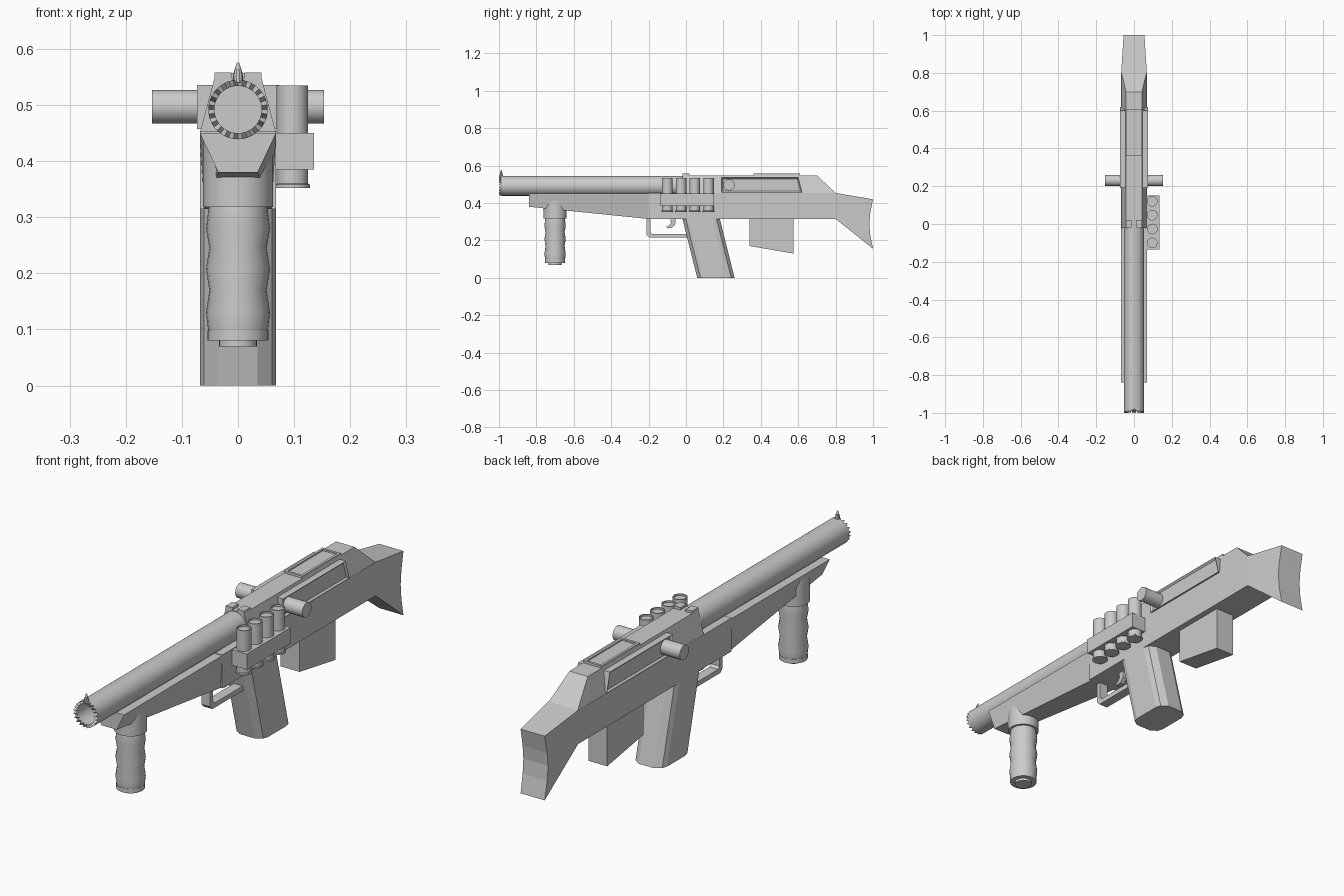
import bpy, bmesh, math
from mathutils import Vector

if "Cube" in bpy.data.objects:
    bpy.data.objects.remove(bpy.data.objects["Cube"])

AXES = {'X': lambda a, b, t: (t, a, b), 'Y': lambda a, b, t: (a, t, b), 'Z': lambda a, b, t: (a, b, t)}


def finish(name, bm, smooth=False, mirror=False):
    bmesh.ops.recalc_face_normals(bm, faces=bm.faces)
    me = bpy.data.meshes.new(name)
    bm.to_mesh(me)
    bm.free()
    ob = bpy.data.objects.new(name, me)
    bpy.context.collection.objects.link(ob)
    if mirror:
        ob.modifiers.new("mirror", 'MIRROR')
    if smooth:
        bpy.ops.object.select_all(action='DESELECT')
        ob.select_set(True)
        bpy.context.view_layer.objects.active = ob
        bpy.ops.object.shade_smooth_by_angle(angle=math.radians(20))
    return ob


def skin(bm, rings, caps=True):
    vs = [[bm.verts.new(p) for p in r] for r in rings]
    n = len(vs[0])
    for a, b in zip(vs, vs[1:]):
        for i in range(n):
            j = (i + 1) % n
            bm.faces.new((a[i], a[j], b[j], b[i]))
    if caps:
        bm.faces.new(vs[0][::-1])
        bm.faces.new(vs[-1])


def loft(name, rings, **kw):
    bm = bmesh.new()
    skin(bm, rings)
    return finish(name, bm, **kw)


def side_prism(name, prof, x0, x1, inset=None, **kw):
    """Extrude a (y, z) profile along x; optionally recess a panel in the x1 face."""
    bm = bmesh.new()
    skin(bm, [[(x, y, z) for y, z in prof] for x in (x0, x1)])
    bmesh.ops.recalc_face_normals(bm, faces=bm.faces)
    if inset:
        f = [f for f in bm.faces if f.normal.x > 0.99]
        bmesh.ops.inset_region(bm, faces=f, thickness=inset, depth=0)
        bmesh.ops.translate(bm, verts=f[0].verts[:], vec=(-0.008, 0, 0))
    return finish(name, bm, **kw)


def lathe(name, pts, axis, centre, n=24, smooth=True):
    """Spin (radius, position along axis) points round an axis."""
    c = Vector(centre)
    rings = []
    for r, t in pts:
        ang = [2 * math.pi * i / n for i in range(n)]
        rings.append([c + Vector(AXES[axis](r * math.cos(a), r * math.sin(a), t)) for a in ang])
    return loft(name, rings, smooth=smooth)


def box(name, x, y, z, **kw):
    return side_prism(name, [(y[0], z[0]), (y[1], z[0]), (y[1], z[1]), (y[0], z[1])], *x, **kw)


# Barrel: hollow tube with a zigzag crown at the muzzle
N = 40
rings = []
for r, y in [(0.053, 0.02), (0.053, -0.985), (0.042, -0.985), (0.042, -0.6)]:
    ring = []
    for i in range(N):
        a = 2 * math.pi * i / N
        yy = -1.0 if y == -0.985 and i % 2 else y
        ring.append((r * math.cos(a), yy, 0.492 + r * math.sin(a)))
    rings.append(ring)
loft("barrel", rings, smooth=True)

# Front sight blade
lathe("front_sight", [(0.010, 0.54), (0.008, 0.558), (0.002, 0.576)], 'Z', (0, -0.988, 0), 10)

# Fore-end: tapered trough under the barrel
loft("fore_end", [[(-t, y, 0.45), (t, y, 0.45), (b, y, z), (-b, y, z)]
                  for y, t, b, z in [(-0.84, 0.068, 0.035, 0.38), (-0.2, 0.068, 0.06, 0.315)]])

# Lower body
box("lower_body", (-0.068, 0.068), (-0.2, 0.8), (0.315, 0.453))


# Upper receiver with sloping sides and sloped back end
def upper(y, yt, top, zt):
    return [(-0.068, y, 0.45), (0.068, y, 0.45), (top, yt, zt), (-top, yt, zt)]


loft("upper_receiver", [upper(-0.02, -0.02, 0.042, 0.548), upper(0.7, 0.7, 0.042, 0.548),
                        upper(0.8, 0.8, 0.066, 0.454)])

# Shoulder stock with concave butt
stock = [(0.8, 0.454), (1, 0.42), (0.985, 0.345), (0.98, 0.29), (0.985, 0.23), (1, 0.155), (0.8, 0.315)]
loft("shoulder_stock", [[(s * (0.068 - 0.065 * (y - 0.8)), y, z) for y, z in stock] for s in (-1, 1)])

# Side slide plates with recessed panels, mirrored
side_prism("side_slide", [(0.19, 0.457), (0.62, 0.457), (0.6, 0.536), (0.19, 0.536)],
           0.03, 0.073, inset=0.01, mirror=True)

# Cross handle through the receiver
lathe("cross_handle", [(0.03, -0.153), (0.03, 0.153)], 'X', (0, 0.23, 0.497))

# Top cover: framed panel along the spine
for x in (-0.037, 0.037):
    box("top_cover_rail", (x - 0.005, x + 0.005), (0.36, 0.61), (0.54, 0.557))
for y in (0.365, 0.605):
    box("top_cover_end", (-0.042, 0.042), (y - 0.005, y + 0.005), (0.54, 0.557))
box("top_cover_panel", (-0.034, 0.034), (0.37, 0.6), (0.54, 0.551))

# Rear sight notch blocks
for x in (-0.027, 0.027):
    box("rear_sight_block", (x - 0.015, x + 0.015), (-0.02, 0.02), (0.54, 0.558))

# Pistol grip: rounded section, raked backwards
half = [(0.035, -0.1), (0.061, -0.082), (0.068, -0.06), (0.068, 0.06), (0.061, 0.082), (0.035, 0.1)]
section = half + [(-x, y) for x, y in reversed(half)]
loft("pistol_grip", [[(x, y + c, z) for x, y in section] for z, c in [(0, 0.16), (0.32, 0.08)]])

# Magazine
side_prism("magazine", [(0.34, 0.17), (0.575, 0.13), (0.575, 0.32), (0.34, 0.32)], -0.043, 0.043)

# Trigger guard strap and trigger
side_prism("trigger_guard", [(-0.21, 0.32), (-0.21, 0.23), (-0.195, 0.215), (0.03, 0.215), (0.03, 0.235),
                             (-0.18, 0.235), (-0.19, 0.245), (-0.19, 0.32)], -0.02, 0.02)
side_prism("trigger", [(-0.085, 0.32), (-0.08, 0.295), (-0.09, 0.28), (-0.105, 0.273), (-0.1, 0.265),
                       (-0.075, 0.267), (-0.058, 0.285), (-0.055, 0.32)], -0.01, 0.01)

# Front hand grip: collar, wavy handle and end cap
G = (0, -0.7, 0)
lathe("hand_grip_collar", [(0.062, 0.318), (0.062, 0.445)], 'Z', G)
lathe("hand_grip", [(0.052, 0.32), (0.057, 0.28), (0.051, 0.245), (0.057, 0.208), (0.051, 0.17),
                    (0.057, 0.13), (0.053, 0.097)], 'Z', G)
lathe("hand_grip_cap", [(0.054, 0.098), (0.054, 0.08), (0.034, 0.08), (0.034, 0.07)], 'Z', G)

# Side shell holder with four spare shells
box("shell_holder", (0.06, 0.135), (-0.135, 0.15), (0.385, 0.45))
for i in range(4):
    lathe("spare_shell", [(0.031, 0.352), (0.031, 0.358), (0.028, 0.36), (0.028, 0.535),
                          (0.024, 0.535), (0.024, 0.528)], 'Z', (0.097, -0.1 + 0.0735 * i, 0))
